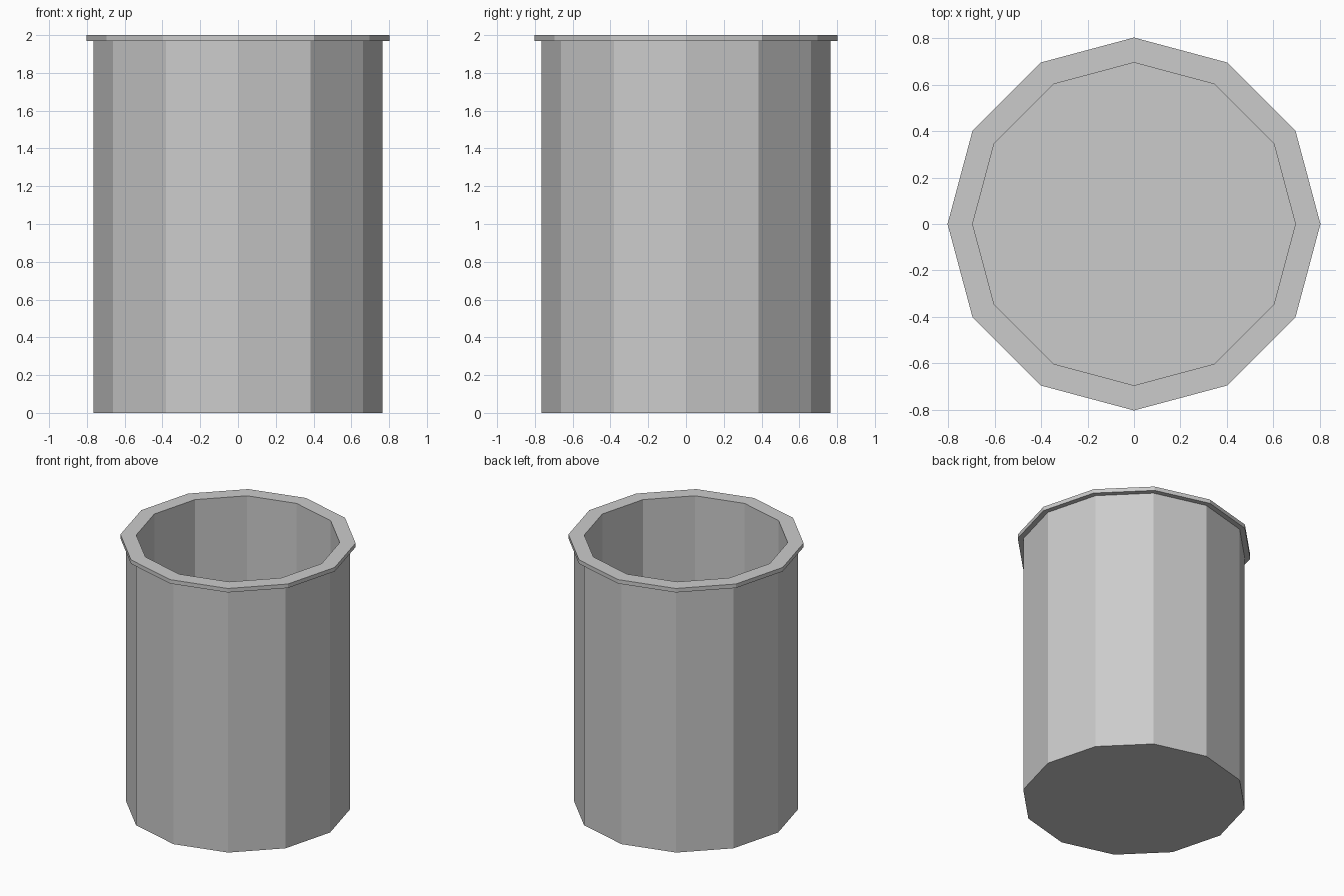
import bpy, bmesh
from math import cos, sin, tau

if "Cube" in bpy.data.objects:
    bpy.data.objects.remove(bpy.data.objects["Cube"])

SIDES = 12


def lathe(name, profile):
    """Revolve an (r, z) profile around z; both ends are closed with a flat cap."""
    bm = bmesh.new()
    rings = [[bm.verts.new((r * cos(tau * i / SIDES), r * sin(tau * i / SIDES), z))
              for i in range(SIDES)] for r, z in profile]
    for low, high in zip(rings, rings[1:]):
        for i in range(SIDES):
            j = (i + 1) % SIDES
            bm.faces.new((low[i], low[j], high[j], high[i]))
    bm.faces.new(rings[0][::-1])
    bm.faces.new(rings[-1])
    bmesh.ops.recalc_face_normals(bm, faces=bm.faces)
    mesh = bpy.data.meshes.new(name)
    bm.to_mesh(mesh)
    bm.free()
    obj = bpy.data.objects.new(name, mesh)
    bpy.context.collection.objects.link(obj)
    return obj


# Open container: underside, outer wall, projecting rim, inner wall, inner floor
lathe("open_container", [
    (0.765, 0.0), (0.765, 1.97),
    (0.803, 1.97), (0.803, 2.0),
    (0.695, 2.0), (0.695, 0.07),
])
